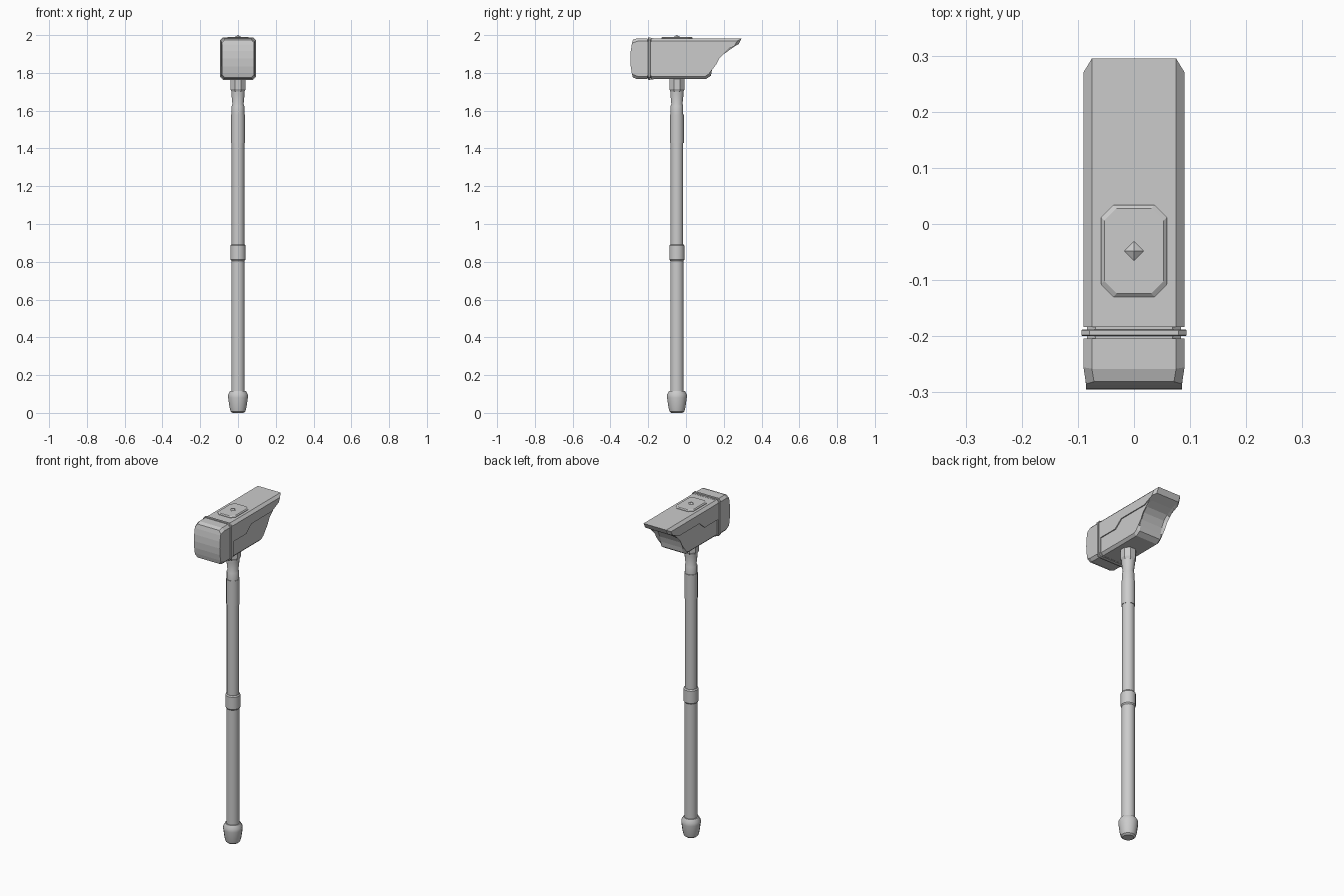
import bpy, bmesh, math

if "Cube" in bpy.data.objects:
    bpy.data.objects.remove(bpy.data.objects["Cube"])

CY = -0.048  # shaft axis


def finish(name, bm, smooth=False):
    bmesh.ops.recalc_face_normals(bm, faces=bm.faces)
    me = bpy.data.meshes.new(name)
    bm.to_mesh(me)
    bm.free()
    ob = bpy.data.objects.new(name, me)
    bpy.context.collection.objects.link(ob)
    if smooth:
        bpy.ops.object.select_all(action='DESELECT')
        ob.select_set(True)
        bpy.context.view_layer.objects.active = ob
        bpy.ops.object.shade_smooth_by_angle(angle=math.radians(32))
    return ob


def loft(name, rings, smooth=False):
    bm = bmesh.new()
    loops = [[bm.verts.new(p) for p in r] for r in rings]
    n = len(loops[0])
    for a, b in zip(loops, loops[1:]):
        for i in range(n):
            bm.faces.new((a[i], a[(i + 1) % n], b[(i + 1) % n], b[i]))
    bm.faces.new(loops[0][::-1])
    bm.faces.new(loops[-1])
    return finish(name, bm, smooth)


def lathe(name, profile, sides=16):
    off = math.pi / sides
    return loft(name, [[(r * math.cos(off + 2 * math.pi * i / sides),
                         CY + r * math.sin(off + 2 * math.pi * i / sides), z)
                        for i in range(sides)] for r, z in profile], sides > 8)


def prism(name, profile, half, chamfer, keep):
    """Extrude a side (y, z) profile across x, chamfering rim edges chosen by keep()."""
    bm = bmesh.new()
    a, b = ([bm.verts.new((s * half, y, z)) for y, z in profile] for s in (-1, 1))
    n = len(profile)
    bm.faces.new(a)
    bm.faces.new(b[::-1])
    for i in range(n):
        j = (i + 1) % n
        bm.faces.new((a[i], a[j], b[j], b[i]))
    rim = [e for e in bm.edges if e.verts[0].co.x * e.verts[1].co.x > 0
           and keep(e.verts[0].co, e.verts[1].co)]
    bmesh.ops.bevel(bm, geom=rim, offset=chamfer, segments=1, affect='EDGES', profile=0.5)
    return finish(name, bm)


def oct_rect(w, h, c):
    return [(-w + c, -h), (w - c, -h), (w, -h + c), (w, h - c),
            (w - c, h), (-w + c, h), (-w, h - c), (-w, -h + c)]


def block(name, sections, c=0.015):
    """Chamfered box along y: sections of (y, half width, half height)."""
    return loft(name, [[(x, y, 1.875 + z) for x, z in oct_rect(w, h, c)]
                       for y, w, h in sections])


# shaft parts
lathe("pommel", [(0.03, 0), (0.04, 0.008), (0.046, 0.03), (0.053, 0.08),
                 (0.053, 0.098), (0.042, 0.117)])
lathe("lower_grip", [(0.036, 0.09), (0.036, 0.82)])
lathe("middle_ring", [(0.036, 0.805), (0.041, 0.812), (0.041, 0.885), (0.036, 0.892)])
lathe("upper_shaft", [(0.034, 0.88), (0.034, 1.44)])
lathe("upper_sleeve", [(0.037, 1.43), (0.037, 1.58)])
lathe("neck", [(0.034, 1.57), (0.034, 1.625), (0.03, 1.635), (0.036, 1.69), (0.036, 1.71)])
lathe("collar", [(0.037, 1.70), (0.044, 1.715), (0.044, 1.775)], 8)

# head body: curved underside sweeping to a flat wedge
under = [(0.276, 1.953), (0.19, 1.91), (0.165, 1.885), (0.147, 1.85),
         (0.137, 1.815), (0.132, 1.785), (0.105, 1.767)]
prism("head_body", [(-0.182, 1.977), (0.286, 1.977)] + under + [(-0.182, 1.767)],
      0.084, 0.014, lambda p, q: p.y > -0.17 or q.y > -0.17)

# raised upper armour with stepped lower edge
prism("head_upper_plate", [(-0.182, 1.983), (0.295, 1.983), (0.279, 1.952), (0.192, 1.913),
                           (0.0, 1.913), (-0.05, 1.871), (-0.173, 1.871),
                           (-0.173, 1.80), (-0.182, 1.80)],
      0.09, 0.015, lambda p, q: (p.z > 1.98 and q.z > 1.98) or (p.y > 0.27 and q.y > 0.27))

# band and striking face
block("band_core", [(-0.25, 0.084, 0.103), (-0.15, 0.084, 0.103)])
block("rear_lip", [(-0.184, 0.09, 0.109), (-0.173, 0.09, 0.109)])
block("head_band", [(-0.2, 0.092, 0.111), (-0.198, 0.094, 0.113),
                    (-0.19, 0.094, 0.113), (-0.188, 0.092, 0.111)])
arc = [(-0.281 - 0.014 * (1 - t * t), 1.875 + 0.1 * t) for t in (-1, -0.75, -0.4, 0, 0.4, 0.75, 1)]
face = prism("striking_face", [(-0.204, 1.983), (-0.204, 1.767), (-0.258, 1.767)] + arc +
             [(-0.258, 1.983)], 0.09, 0.015,
             lambda p, q: min(p.y, q.y) > -0.285 and not (p.y > -0.21 and q.y > -0.21)
             and abs(p.z - q.z) < 0.05)
for v in face.data.vertices:
    if v.co.y < -0.27:
        v.co.x *= 0.95

# top plate and stud
loft("top_plate", [[(x, CY + y, z) for x, y in oct_rect(w, h, 0.022)]
                   for w, h, z in ((0.059, 0.082, 1.975), (0.059, 0.082, 1.986),
                                   (0.053, 0.076, 1.991))])
bm = bmesh.new()
bmesh.ops.create_cone(bm, segments=4, radius1=0.023, radius2=0, depth=0.012, cap_ends=True)
bmesh.ops.translate(bm, verts=bm.verts, vec=(0, CY, 1.994))
finish("top_stud", bm)
